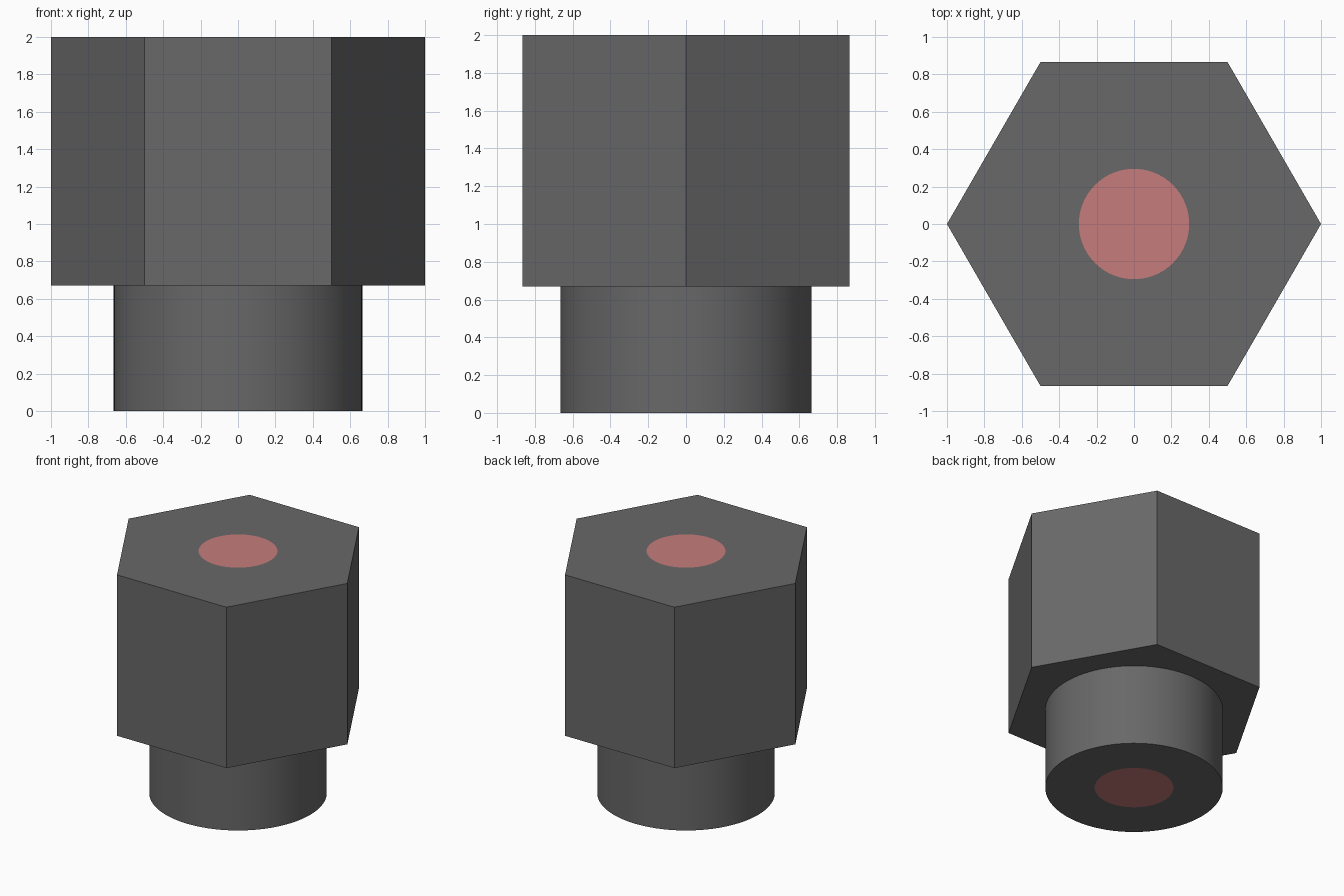
import bpy, bmesh, math

if "Cube" in bpy.data.objects:
    bpy.data.objects.remove(bpy.data.objects["Cube"])

N = 96           # samples per ring, divisible by 6
H = 2.0          # total height
STEP = 0.67      # underside of the hex head
CORE_R = 0.295


def material(name, rgb):
    m = bpy.data.materials.new(name)
    m.diffuse_color = (*rgb, 1.0)
    m.use_nodes = True
    m.node_tree.nodes["Principled BSDF"].inputs["Base Color"].default_value = m.diffuse_color
    return m


def circle(r, z):
    return [(r * math.cos(2 * math.pi * i / N), r * math.sin(2 * math.pi * i / N), z)
            for i in range(N)]


def hexagon(r, z):
    pts = []
    for i in range(N):
        a = 2 * math.pi * i / N
        off = (i % (N // 6)) * 2 * math.pi / N - math.pi / 6
        d = r * math.cos(math.pi / 6) / math.cos(off)
        pts.append((d * math.cos(a), d * math.sin(a), z))
    return pts


def build(name, rings, mat, closed=False):
    """Skin consecutive rings; either loop back to the first or cap both ends."""
    bm = bmesh.new()
    vs = [[bm.verts.new(p) for p in ring] for ring in rings]
    pairs = list(zip(vs, vs[1:]))
    if closed:
        pairs.append((vs[-1], vs[0]))
    else:
        bm.faces.new(vs[0][::-1])
        bm.faces.new(vs[-1])
    for a, b in pairs:
        for i in range(N):
            j = (i + 1) % N
            bm.faces.new((a[i], a[j], b[j], b[i]))
    bmesh.ops.recalc_face_normals(bm, faces=bm.faces)
    me = bpy.data.meshes.new(name)
    bm.to_mesh(me)
    bm.free()
    me.materials.append(mat)
    ob = bpy.data.objects.new(name, me)
    bpy.context.collection.objects.link(ob)
    bpy.ops.object.select_all(action='DESELECT')
    ob.select_set(True)
    bpy.context.view_layer.objects.active = ob
    bpy.ops.object.shade_smooth_by_angle(angle=math.radians(30))
    return ob


grey = material("dark_grey", (0.138, 0.138, 0.138))
red = material("dusty_red", (0.571, 0.202, 0.202))

# Hex head on a round shank, with a bore for the core
build("hex_body", [
    circle(CORE_R, 0), circle(0.665, 0), circle(0.665, STEP),
    hexagon(1.0, STEP), hexagon(1.0, H), circle(CORE_R, H),
], grey, closed=True)

# Red core, flush with both ends
build("core", [circle(CORE_R, 0), circle(CORE_R, H)], red)
